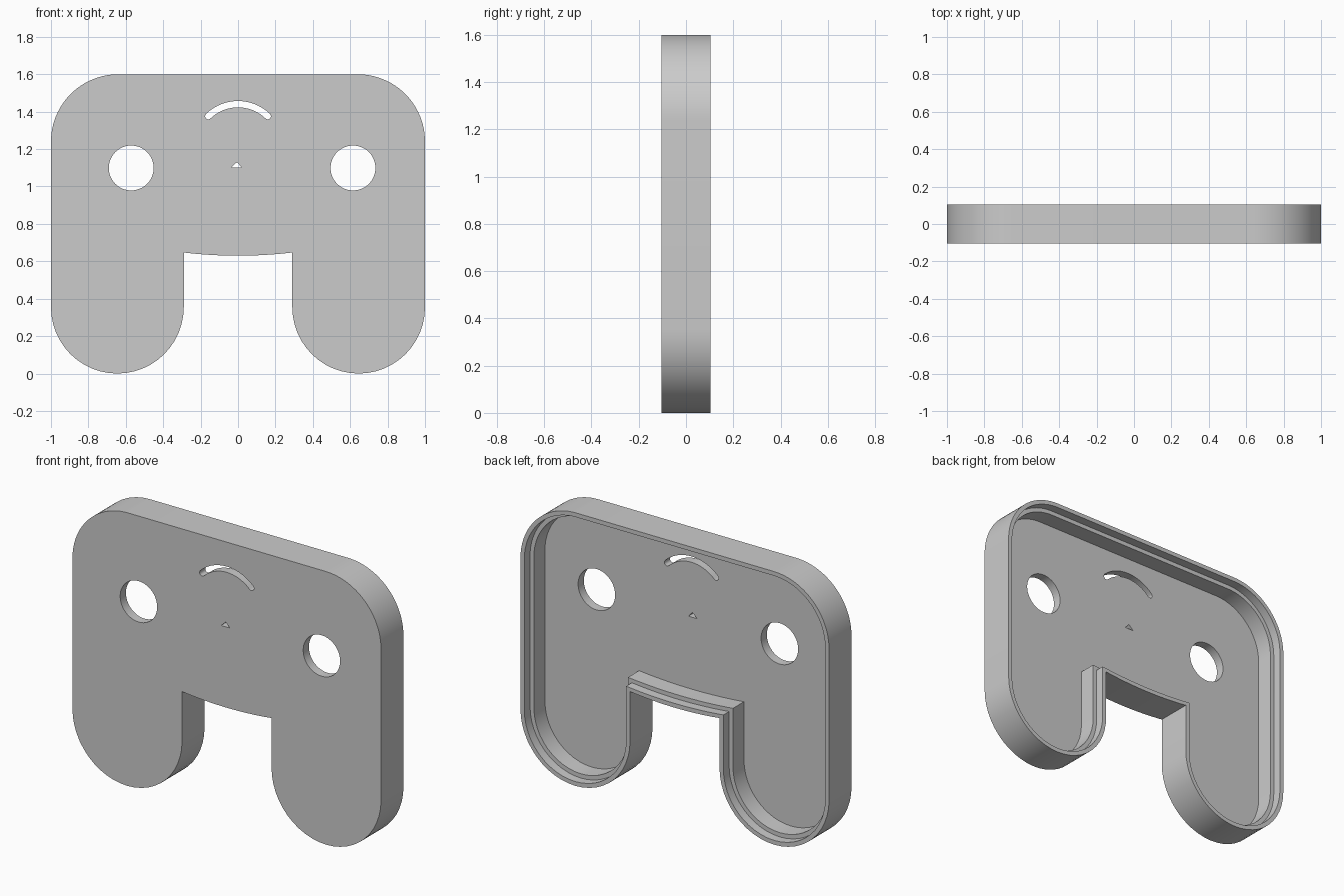
import bpy
import bmesh
from math import sin, cos, radians, sqrt

if "Cube" in bpy.data.objects:
    bpy.data.objects.remove(bpy.data.objects["Cube"], do_unlink=True)

FRONT, BACK = -0.104, 0.104
FLOOR, LEDGE = -0.051, 0.051
RIM = 0.025                      # width of each step in the wall


def arc(cx, cz, r, start, end, n=24):
    return [(cx + r * cos(radians(start + (end - start) * k / n)),
             cz + r * sin(radians(start + (end - start) * k / n)))
            for k in range(n + 1)]


def outline(inset):
    """Body silhouette moved inwards by inset."""
    half = arc(0.645, 0.355, 0.355 - inset, 180, 360)      # rounded leg
    half += arc(0.64, 1.24, 0.36 - inset, 0, 90)           # top corner
    mirrored = [(-x, z) for x, z in reversed(half)]
    # gently bowed edge between the legs
    w = 0.29 + inset
    bow = [(w * k / 8, 0.63 + inset + 0.017 * (k / 8) ** 2) for k in range(-8, 9)]
    return half + mirrored + bow


def mouth():
    """Curved slot with rounded ends."""
    cz, r, t, a = 1.211, 0.229, 0.017, 44
    left, right = radians(90 + a), radians(90 - a)
    pts = arc(0, cz, r + t, 90 - a, 90 + a)
    pts += arc(r * cos(left), cz + r * sin(left), t, 90 + a, 270 + a, 8)[1:]
    pts += arc(0, cz, r - t, 90 + a, 90 - a)[1:]
    pts += arc(r * cos(right), cz + r * sin(right), t, 270 - a, 450 - a, 8)[1:-1]
    return pts


bm = bmesh.new()


def ring(points, y):
    verts = [bm.verts.new((x, y, z)) for x, z in points]
    return verts, [bm.edges.new((verts[i - 1], verts[i])) for i in range(len(verts))]


def wall(a, b):
    for i in range(len(a)):
        bm.faces.new((a[i - 1], a[i], b[i], b[i - 1]))


# Stepped shell, from the front edge over the rim down to the inner floor
steps = [(0, FRONT), (0, BACK), (RIM, BACK), (RIM, LEDGE),
         (2 * RIM, LEDGE), (2 * RIM, FLOOR)]
rings = [ring(outline(inset), y) for inset, y in steps]
for (a, _), (b, _) in zip(rings, rings[1:]):
    wall(a, b)
front_edges, floor_edges = list(rings[0][1]), list(rings[-1][1])

# Eye, nose and mouth openings through the front plate
openings = [arc(-0.571, 1.099, 0.12, 0, 360, 48)[:-1],
            arc(0.615, 1.099, 0.12, 0, 360, 48)[:-1],
            [(-0.037, 1.102), (0.02, 1.102), (-0.006, 1.13)],
            mouth()]
for points in openings:
    a, ea = ring(points, FRONT)
    b, eb = ring(points, FLOOR)
    wall(a, b)
    front_edges += ea
    floor_edges += eb

# Front plate, outside and inside
for edges, direction in ((front_edges, -1), (floor_edges, 1)):
    bmesh.ops.triangle_fill(bm, use_beauty=True, use_dissolve=False,
                            edges=edges, normal=(0, direction, 0))
# Weld the points where straight runs have no length
bmesh.ops.remove_doubles(bm, verts=bm.verts[:], dist=0.00001)
bmesh.ops.recalc_face_normals(bm, faces=bm.faces[:])

mesh = bpy.data.meshes.new("shell")
bm.to_mesh(mesh)
bm.free()
shell = bpy.data.objects.new("shell", mesh)
bpy.context.collection.objects.link(shell)

# Single grey material
grey = bpy.data.materials.new("plain grey")
grey.use_nodes = True
colour = (0.6, 0.6, 0.6, 1)
grey.diffuse_color = colour
grey.node_tree.nodes["Principled BSDF"].inputs["Base Color"].default_value = colour
mesh.materials.append(grey)

bpy.ops.object.select_all(action="DESELECT")
shell.select_set(True)
bpy.context.view_layer.objects.active = shell
bpy.ops.object.shade_smooth_by_angle(angle=radians(30))
